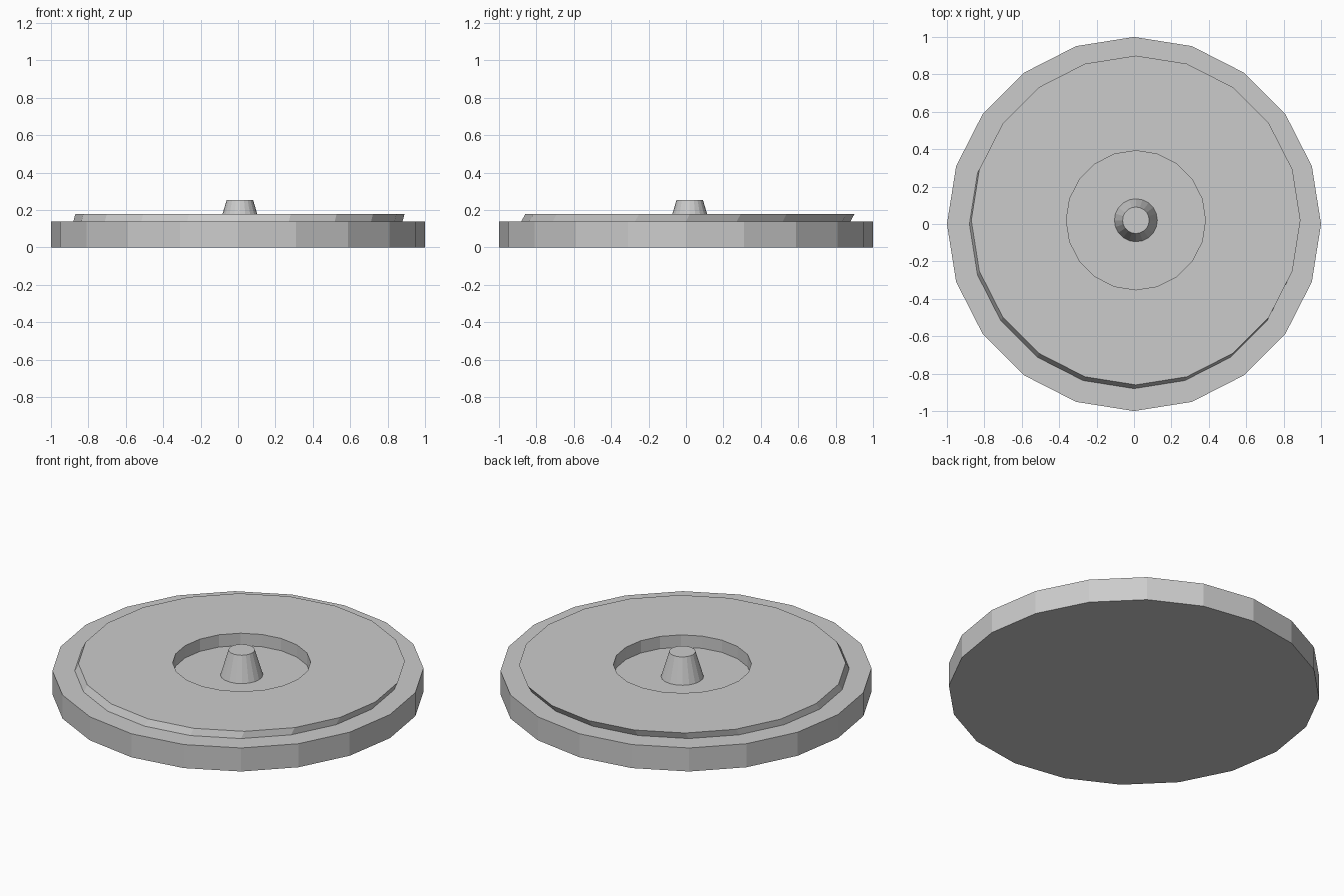
import bpy, bmesh
from math import cos, sin, tau

if "Cube" in bpy.data.objects:
    bpy.data.objects.remove(bpy.data.objects["Cube"])

SIDES = 20
OX, OY = 0.01, 0.02   # slight offset of the upper plate, recess and peg


def lathe(name, rings):
    """Loft flat-sided rings (radius, z, cx, cy) and cap both ends."""
    bm = bmesh.new()
    loops = [[bm.verts.new((cx + r * cos(tau * i / SIDES), cy + r * sin(tau * i / SIDES), z))
              for i in range(SIDES)] for r, z, cx, cy in rings]
    for a, b in zip(loops, loops[1:]):
        for i in range(SIDES):
            j = (i + 1) % SIDES
            bm.faces.new((a[i], a[j], b[j], b[i]))
    bm.faces.new(loops[0][::-1])
    bm.faces.new(loops[-1])
    bmesh.ops.recalc_face_normals(bm, faces=bm.faces)
    mesh = bpy.data.meshes.new(name)
    bm.to_mesh(mesh)
    bm.free()
    obj = bpy.data.objects.new(name, mesh)
    bpy.context.collection.objects.link(obj)
    return obj


# One continuous disc: base, skewed raised plate, recess and tapered centre peg
lathe("disc_with_peg", [
    (1.0, 0.0, 0, 0),
    (1.0, 0.14, 0, 0),
    (0.88, 0.14, 0, 0),
    (0.88, 0.178, OX, OY),
    (0.372, 0.178, OX, OY),
    (0.372, 0.105, OX, OY),
    (0.115, 0.105, OX, OY),
    (0.071, 0.253, OX, OY),
])
